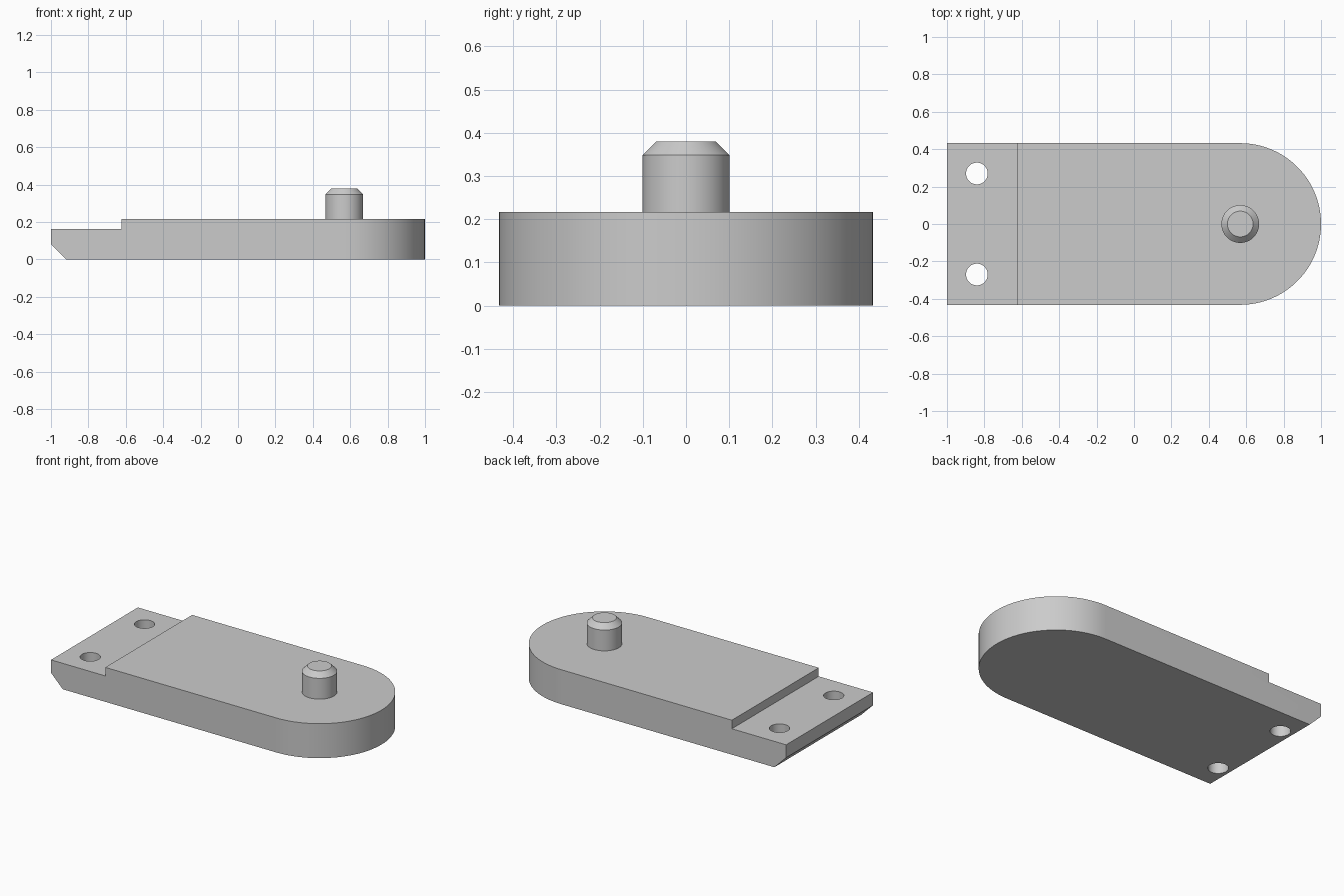
import bpy, bmesh, math

if "Cube" in bpy.data.objects:
    bpy.data.objects.remove(bpy.data.objects["Cube"], do_unlink=True)

HALF = 0.432            # half width, also the radius of the round end
PIVOT = 1 - HALF        # centre of the round end
TOP, STEP = 0.217, 0.163

grey = bpy.data.materials.new("plain grey")
grey.use_nodes = True
colour = (0.6, 0.6, 0.6, 1)
grey.diffuse_color = colour
grey.node_tree.nodes["Principled BSDF"].inputs["Base Color"].default_value = colour


def prism(name, points, push):
    """Extrude a flat outline along a vector into a closed solid."""
    bm = bmesh.new()
    face = bm.faces.new([bm.verts.new(p) for p in points])
    new = bmesh.ops.extrude_face_region(bm, geom=[face])["geom"]
    bmesh.ops.translate(bm, vec=push, verts=[v for v in new if isinstance(v, bmesh.types.BMVert)])
    bmesh.ops.recalc_face_normals(bm, faces=bm.faces)
    mesh = bpy.data.meshes.new(name)
    bm.to_mesh(mesh)
    bm.free()
    mesh.materials.append(grey)
    obj = bpy.data.objects.new(name, mesh)
    bpy.context.collection.objects.link(obj)
    return obj


def circle(x, y, z, r, n):
    return [(x + r * math.cos(2 * math.pi * i / n), y + r * math.sin(2 * math.pi * i / n), z)
            for i in range(n)]


def select(obj):
    bpy.ops.object.select_all(action="DESELECT")
    obj.select_set(True)
    bpy.context.view_layer.objects.active = obj


def cut(obj, cutter):
    mod = obj.modifiers.new("cut", "BOOLEAN")
    mod.operation = "DIFFERENCE"
    mod.solver = "EXACT"
    mod.object = cutter
    select(obj)
    bpy.ops.object.modifier_apply(modifier=mod.name)
    bpy.data.objects.remove(cutter, do_unlink=True)


# Plate with one round end
arc = [math.radians(-90 + 180 * i / 48) for i in range(49)]
outline = [(PIVOT + HALF * math.cos(a), HALF * math.sin(a), 0) for a in arc]
plate = prism("plate", outline + [(-1, HALF, 0), (-1, -HALF, 0)], (0, 0, TOP))

# Lowered mounting step and the chamfer under its end
step = [(-1.1, -0.5, STEP), (-0.622, -0.5, STEP), (-0.622, -0.5, 0.4), (-1.1, -0.5, 0.4)]
cut(plate, prism("step_cutter", step, (0, 1, 0)))
wedge = [(-1.082, -0.5, 0.164), (-0.836, -0.5, -0.082), (-1.082, -0.5, -0.082)]
cut(plate, prism("chamfer_cutter", wedge, (0, 1, 0)))

# Two screw holes
for side in (-1, 1):
    cut(plate, prism("hole_cutter", circle(-0.84, side * 0.27, -0.2, 0.058, 48), (0, 0, 0.6)))

# Pin with a chamfered top
pin = prism("pin", circle(PIVOT, 0, TOP, 0.101, 48), (0, 0, 0.38 - TOP))
bm = bmesh.new()
bm.from_mesh(pin.data)
rim = [e for e in bm.edges if all(v.co.z > 0.37 for v in e.verts)]
bmesh.ops.bevel(bm, geom=rim, offset=0.032, offset_type="OFFSET", segments=1, affect="EDGES")
bm.to_mesh(pin.data)
bm.free()

for obj in (plate, pin):
    select(obj)
    bpy.ops.object.shade_smooth_by_angle(angle=math.radians(30))
